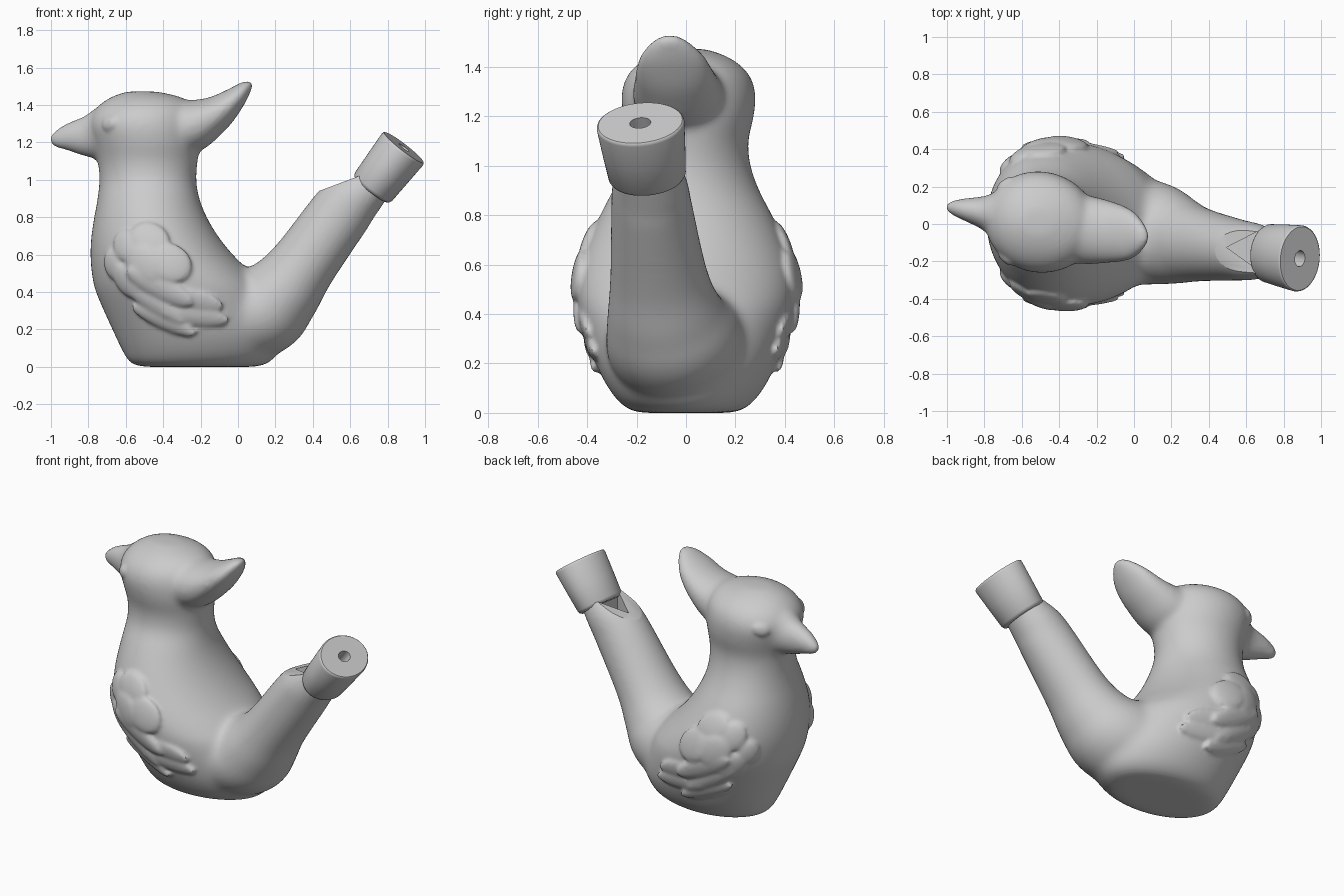
import bpy, bmesh, math
from mathutils import Vector, Matrix
from mathutils.bvhtree import BVHTree

if "Cube" in bpy.data.objects:
    bpy.data.objects.remove(bpy.data.objects["Cube"])

Y = Vector((0, 1, 0))


def make_object(name, bm):
    bmesh.ops.recalc_face_normals(bm, faces=bm.faces[:])
    mesh = bpy.data.meshes.new(name)
    bm.to_mesh(mesh)
    bm.free()
    obj = bpy.data.objects.new(name, mesh)
    bpy.context.collection.objects.link(obj)
    return obj


def catmull(rows, steps):
    out = []
    for i in range(len(rows) - 1):
        p = [Vector(rows[min(max(k, 0), len(rows) - 1)]) for k in (i - 1, i, i + 1, i + 2)]
        for s in range(steps):
            t = s / steps
            out.append(0.5 * (2 * p[1] + (p[2] - p[0]) * t
                              + (2 * p[0] - 5 * p[1] + 4 * p[2] - p[3]) * t * t
                              + (3 * p[1] - p[0] - 3 * p[2] + p[3]) * t ** 3))
    return out + [Vector(rows[-1])]


def loft(name, rows, steps=5, upright=False, egg=0.0, skew=0.0, n=48):
    """Rows are (x, y, z, in-plane radius, sideways radius); egg narrows the +u end."""
    rows = catmull(rows, steps)
    bm = bmesh.new()
    rings = []
    for i, r in enumerate(rows):
        c = Vector(r[:3])
        t = (Vector(rows[min(i + 1, len(rows) - 1)][:3]) - Vector(rows[max(i - 1, 0)][:3])).normalized()
        u = Vector((1, 0, 0)) if upright else t.cross(Y).normalized()
        v = Y if upright else t.cross(u)
        ring = []
        for k in range(n):
            a = 2 * math.pi * k / n
            ca, sa = math.cos(a), math.sin(a)
            side = r[4] * (sa * (1 - egg * ca) - skew * ca)
            ring.append(bm.verts.new(c + u * r[3] * ca + v * side))
        rings.append(ring)
    for a, b in zip(rings, rings[1:]):
        for k in range(n):
            bm.faces.new((a[k], a[(k + 1) % n], b[(k + 1) % n], b[k]))
    bm.faces.new(rings[0])
    bm.faces.new(rings[-1])
    return make_object(name, bm)


def prism(name, outline, direction):
    bm = bmesh.new()
    face = bm.faces.new([bm.verts.new(p) for p in outline])
    res = bmesh.ops.extrude_face_region(bm, geom=[face])
    verts = [g for g in res["geom"] if isinstance(g, bmesh.types.BMVert)]
    bmesh.ops.translate(bm, verts=verts, vec=direction)
    return make_object(name, bm)


def bake(obj):
    dg = bpy.context.evaluated_depsgraph_get()
    mesh = bpy.data.meshes.new_from_object(obj.evaluated_get(dg))
    obj.modifiers.clear()
    obj.data = mesh


def fuse(name, parts, voxel, iterations):
    bm = bmesh.new()
    for p in parts:
        bm.from_mesh(p.data)
        bpy.data.objects.remove(p)
    obj = make_object(name, bm)
    m = obj.modifiers.new("fuse", 'REMESH')
    m.mode, m.voxel_size = 'VOXEL', voxel
    m = obj.modifiers.new("soften", 'SMOOTH')
    m.factor, m.iterations = 0.5, iterations
    bake(obj)
    return obj


def cut(obj, cutter):
    cutter.hide_render = True
    m = obj.modifiers.new("cut", 'BOOLEAN')
    m.operation, m.solver, m.object = 'DIFFERENCE', 'EXACT', cutter
    bake(obj)
    bpy.data.objects.remove(cutter)


# torso, neck and skull: (z, left x, right x, half width)
profile = [(0.002, -0.50, 0.09, 0.19), (0.02, -0.575, 0.16, 0.24), (0.08, -0.615, 0.215, 0.30),
           (0.2, -0.672, 0.235, 0.365), (0.4, -0.76, 0.16, 0.43), (0.5, -0.782, 0.075, 0.442),
           (0.6, -0.79, -0.025, 0.43), (0.7, -0.785, -0.105, 0.395), (0.8, -0.77, -0.165, 0.35),
           (0.9, -0.752, -0.205, 0.298), (1.0, -0.742, -0.222, 0.252), (1.1, -0.75, -0.215, 0.242),
           (1.2, -0.775, -0.2, 0.265), (1.3, -0.80, -0.2, 0.272), (1.38, -0.765, -0.22, 0.24),
           (1.44, -0.69, -0.29, 0.165), (1.475, -0.60, -0.43, 0.07)]
torso = loft("torso", [((l + r) / 2, 0.01 if z > 0.9 else 0, z, (r - l) / 2, w)
                       for z, l, r, w in profile], upright=True, egg=0.02, skew=0.04)

# tail tube
tail = loft("tail", [(-0.2, 0, 0.27, 0.22, 0.30), (0.1, -0.05, 0.295, 0.25, 0.28),
                     (0.23, -0.085, 0.395, 0.215, 0.24), (0.35, -0.11, 0.55, 0.18, 0.20),
                     (0.56, -0.14, 0.84, 0.167, 0.165), (0.64, -0.147, 0.92, 0.147, 0.155),
                     (0.765, -0.165, 1.02, 0.10, 0.12)])
torso = fuse("torso", [torso, tail], 0.014, 20)

# beak and swept-back crest
beak = loft("beak", [(-0.6, 0.03, 1.25, 0.17, 0.18), (-0.72, 0.05, 1.245, 0.15, 0.14),
                     (-0.8, 0.062, 1.235, 0.115, 0.092), (-0.9, 0.078, 1.23, 0.079, 0.062),
                     (-0.97, 0.088, 1.218, 0.048, 0.04), (-1.01, 0.092, 1.215, 0.02, 0.016)])
crest = loft("crest", [(-0.42, -0.01, 1.28, 0.12, 0.17), (-0.27, -0.03, 1.285, 0.146, 0.185),
                       (-0.125, -0.045, 1.35, 0.102, 0.165), (-0.025, -0.06, 1.43, 0.066, 0.137),
                       (0.035, -0.065, 1.49, 0.040, 0.088), (0.073, -0.065, 1.523, 0.017, 0.036)])
body = fuse("body", [torso, beak, crest], 0.0135, 14)

# raised feathers and eyes on both flanks: (x, z, length, height, angle, thickness)
reliefs = [(-0.47, 0.69, 0.11, 0.085, -30, 0.024), (-0.36, 0.56, 0.12, 0.10, -35, 0.028),
           (-0.50, 0.55, 0.12, 0.095, -50, 0.032), (-0.60, 0.65, 0.09, 0.075, -60, 0.026),
           (-0.67, 0.55, 0.08, 0.065, -70, 0.026), (-0.59, 0.46, 0.11, 0.075, -40, 0.028),
           (-0.42, 0.43, 0.20, 0.065, -26, 0.026), (-0.45, 0.34, 0.19, 0.055, -30, 0.024),
           (-0.24, 0.36, 0.17, 0.055, -14, 0.016), (-0.40, 0.25, 0.19, 0.05, -20, 0.02),
           (-0.22, 0.27, 0.18, 0.05, -8, 0.016),
           (-0.69, 1.305, 0.05, 0.036, 5, 0.015)]
dg = bpy.context.evaluated_depsgraph_get()
tree = BVHTree.FromObject(body, dg)
parts = [body]
for side in (-1, 1):
    for x, z, length, height, angle, thick in reliefs:
        hit, normal, _, _ = tree.ray_cast(Vector((x, 2 * side, z)), Vector((0, -side, 0)))
        if hit is None:
            continue
        a = math.radians(angle)
        along = Vector((math.cos(a), 0, math.sin(a)))
        along = (along - normal * along.dot(normal)).normalized()
        basis = Matrix((along, normal.cross(along), normal)).transposed().to_4x4()
        bm = bmesh.new()
        bmesh.ops.create_uvsphere(bm, u_segments=32, v_segments=16, radius=1, matrix=(
            Matrix.Translation(hit) @ basis @ Matrix.Diagonal((length, height, thick, 1))))
        parts.append(make_object("relief", bm))
body = fuse("bird_body", parts, 0.0112, 6)

# sloped window and its pocket just below the mouthpiece
cut(body, prism("ramp_cutter", [(0.40, -0.5, 0.93), (0.68, -0.5, 1.035),
                                (0.60, -0.5, 1.25), (0.32, -0.5, 1.145)], (0, 0.8, 0)))
cut(body, prism("pocket_cutter", [(0.495, -0.125, 0.88), (0.67, -0.035, 0.88),
                                  (0.655, -0.24, 0.88)], (0, 0, 0.3)))
body.location.z = -min(v.co.z for v in body.data.vertices)

# oval mouthpiece with blow hole
start, end = Vector((0.712, -0.155, 0.947)), Vector((0.887, -0.185, 1.173))
rings = [(0, 0.108, 0.138), (0.02, 0.118, 0.149), (0.07, 0.125, 0.157), (0.5, 0.132, 0.168),
         (0.95, 0.139, 0.178), (0.985, 0.137, 0.176), (1, 0.132, 0.171)]
mouthpiece = loft("mouthpiece", [(*start.lerp(end, t), r, w) for t, r, w in rings], steps=1, n=64)
cut(mouthpiece, loft("hole_cutter", [(*start.lerp(end, t), 0.034, 0.043) for t in (0.3, 1.2)],
                     steps=1, n=32))

# smooth shading with crisp cut edges
bpy.ops.object.select_all(action='DESELECT')
for obj in (body, mouthpiece):
    obj.select_set(True)
bpy.context.view_layer.objects.active = body
bpy.ops.object.shade_smooth_by_angle(angle=math.radians(38))
